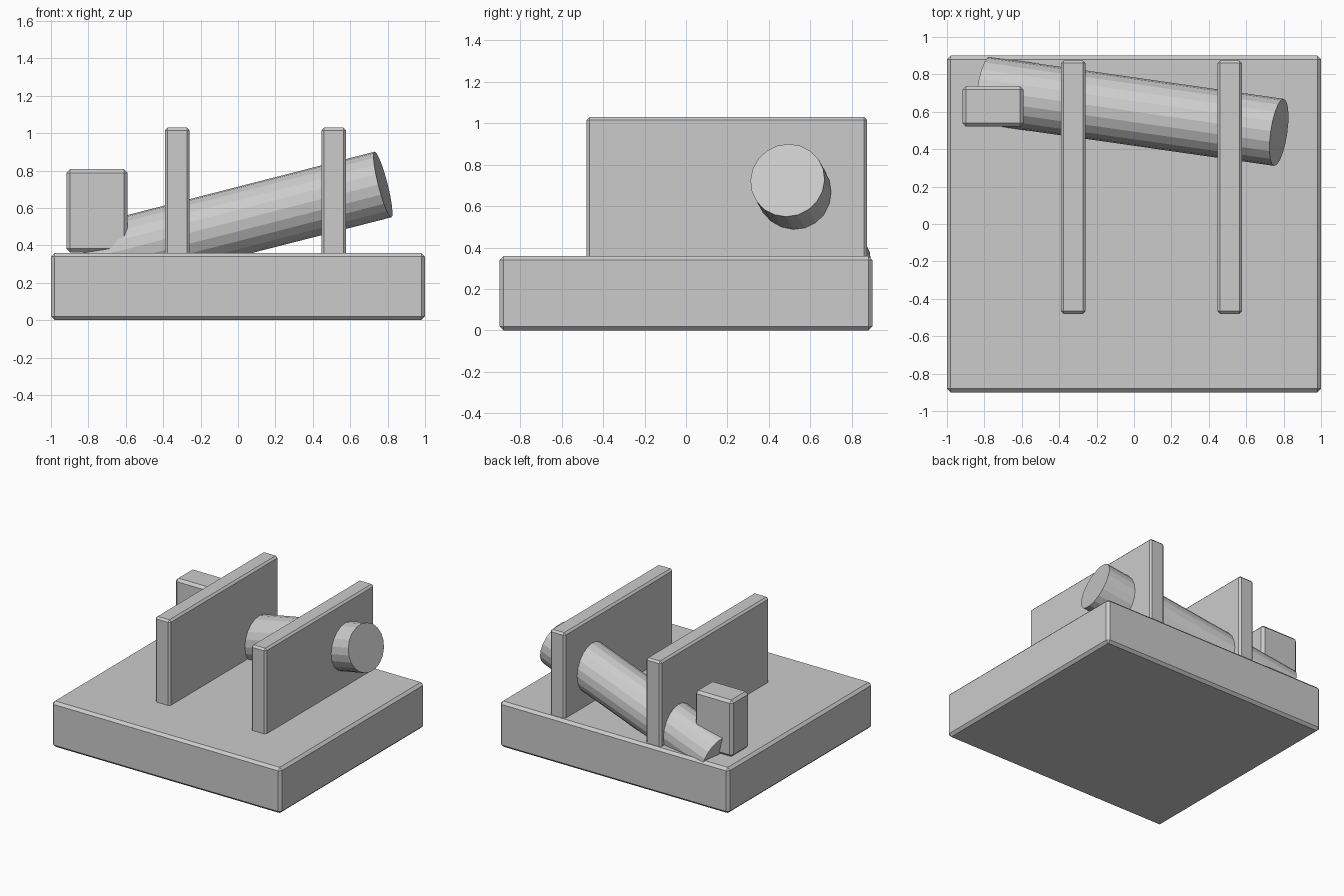
import bpy
from mathutils import Vector

if "Cube" in bpy.data.objects:
    bpy.data.objects.remove(bpy.data.objects["Cube"])


def block(name, lo, hi, bevel):
    """Chamfered box between two opposite corners."""
    lo, hi = Vector(lo), Vector(hi)
    bpy.ops.mesh.primitive_cube_add(size=1, location=(lo + hi) / 2)
    ob = bpy.context.object
    ob.name = name
    ob.scale = hi - lo
    bpy.ops.object.transform_apply(location=False, rotation=False, scale=True)
    mod = ob.modifiers.new("chamfer", 'BEVEL')
    mod.width = bevel
    mod.segments = 1
    return ob


def rod(name, start, end, radius, sides):
    """Flat-faced cylinder between two points."""
    start, end = Vector(start), Vector(end)
    axis = end - start
    bpy.ops.mesh.primitive_cylinder_add(
        vertices=sides, radius=radius, depth=axis.length,
        location=(start + end) / 2,
        rotation=axis.to_track_quat('Z', 'Y').to_euler())
    bpy.context.object.name = name


# Base slab
block("base", (-1, -0.9, 0), (1, 0.9, 0.36), 0.02)

# Two upright plates
for side, x in (("left", -0.325), ("right", 0.512)):
    block(f"{side}_plate", (x - 0.066, -0.48, 0.335), (x + 0.066, 0.875, 1.03), 0.015)

# Small block at the low end of the rod
block("end_block", (-0.918, 0.52, 0.362), (-0.59, 0.738, 0.808), 0.02)

# Tilted rod passing through both plates and sinking into the base
rod("tilted_rod", (-0.795, 0.715, 0.323), (0.775, 0.49, 0.725), 0.181, 20)
